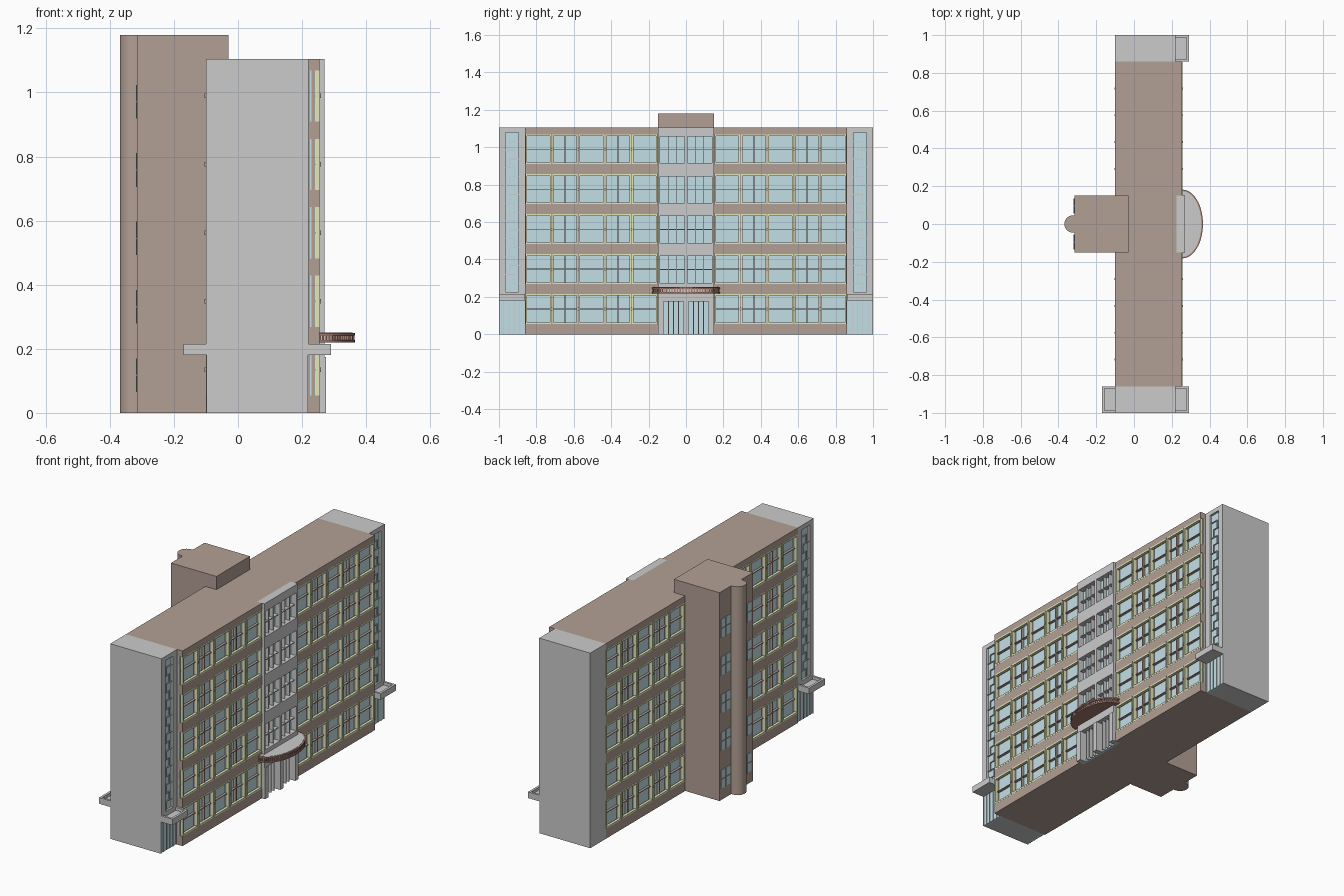
import bpy, bmesh, math
from mathutils import Matrix, Vector

if "Cube" in bpy.data.objects:
    bpy.data.objects.remove(bpy.data.objects["Cube"])


def material(name, rgb):
    m = bpy.data.materials.new(name)
    m.diffuse_color = (*rgb, 1)
    m.use_nodes = True
    m.node_tree.nodes["Principled BSDF"].inputs["Base Color"].default_value = m.diffuse_color
    return m


BROWN = material("brown_cladding", (0.45, 0.35, 0.30))
GLASS = material("pale_blue_glass", (0.55, 0.74, 0.80))
PALE = material("pale_yellow_frame", (0.78, 0.82, 0.50))
RED = material("red_brown_trim", (0.38, 0.20, 0.16))


def finish(name, bm, mat, ox=0.0, mirror=None):
    bmesh.ops.recalc_face_normals(bm, faces=bm.faces[:])
    me = bpy.data.meshes.new(name)
    bm.to_mesh(me)
    bm.free()
    ob = bpy.data.objects.new(name, me)
    bpy.context.collection.objects.link(ob)
    ob.location.x = ox
    if mat:
        me.materials.append(mat)
    if mirror:
        mod = ob.modifiers.new("Mirror", 'MIRROR')
        mod.use_axis = mirror
        mod.use_mirror_merge = False
    return ob


def boxes(name, items, mat=None, ox=0.0, mirror=None):
    """One object made of boxes (x0, x1, y0, y1, z0, z1) in world space."""
    bm = bmesh.new()
    for x0, x1, y0, y1, z0, z1 in items:
        c = Vector(((x0 + x1) / 2 - ox, (y0 + y1) / 2, (z0 + z1) / 2))
        s = Matrix.Diagonal((x1 - x0, abs(y1 - y0), z1 - z0, 1))
        bmesh.ops.create_cube(bm, size=1, matrix=Matrix.Translation(c) @ s)
    return finish(name, bm, mat, ox, mirror)


def prism(name, pts, z0, z1, mat=None):
    bm = bmesh.new()
    f = bm.faces.new([bm.verts.new((x, y, z0)) for x, y in pts])
    r = bmesh.ops.extrude_face_region(bm, geom=[f])
    bmesh.ops.translate(bm, vec=(0, 0, z1 - z0),
                        verts=[v for v in r["geom"] if isinstance(v, bmesh.types.BMVert)])
    return finish(name, bm, mat)


def arc(cx, rx, ry, n, sign=1):
    return [(cx + sign * rx * math.cos(a), ry * math.sin(a))
            for a in (math.pi * (i / n - 0.5) for i in range(n + 1))]


H = 1.105
ROWS = [(0.055 + 0.2135 * i, 0.215 + 0.2135 * i) for i in range(5)]
EDGES = [0] + [z for r in ROWS for z in r] + [H]
BANDS = list(zip(EDGES[::2], EDGES[1::2]))
MID = 0.0775          # centre plane of the main body
BOTH = (True, True, False)

# main body and spandrel bands on both long sides
boxes("main_body", [(-0.07, 0.225, -0.86, 0.86, 0, H)], BROWN)
boxes("spandrel_bands", [(0.225, 0.255, 0.15, 0.86, a, b) for a, b in BANDS],
      BROWN, MID, BOTH)

# repeated windows: one quarter is built, then mirrored
glass, frames, bars = [], [], []
W = 0.142
for a, b in ROWS:
    m = (a + b) / 2
    glass.append((0.225, 0.229, 0.15, 0.86, a, b))
    bars.append((0.229, 0.243, 0.15, 0.86, m - 0.002, m + 0.002))
    for i in range(5):
        y0, y1 = 0.15 + W * i, 0.15 + W * (i + 1)
        p, q = y0 + 0.003, y1 - 0.003
        frames += [(0.24, 0.2555, p, p + 0.007, a, b),
                   (0.24, 0.2555, q - 0.007, q, a, b),
                   (0.24, 0.2555, p, q, a, a + 0.009),
                   (0.24, 0.2555, p, q, b - 0.009, b)]
        bars += [(0.225, 0.24, y0, y0 + 0.008, a, b),
                 (0.225, 0.24, y1 - 0.008, y1, a, b)]
        if i % 2:
            c = (y0 + y1) / 2
            bars.append((0.229, 0.245, c - 0.003, c + 0.003, a, b))
        if i:
            bars += [(0.24, 0.25, y0 - 0.003, y0 + 0.003, a, b),
                     (0.25, 0.259, y0 - 0.005, y0 + 0.005, m - 0.007, m + 0.007)]
boxes("window_glass", glass, GLASS, MID, BOTH)
boxes("window_frames", frames, PALE, MID, BOTH)
boxes("window_mullions", bars, BROWN, MID, BOTH)

# central grey entrance bay
bay, bay_glass = [], [(0.225, 0.236, -0.14, 0.14, 0, H - 0.02)]
bay += [(0.225, 0.275, -0.15, -0.12, 0, 0.175), (0.225, 0.275, 0.12, 0.15, 0, 0.175),
        (0.225, 0.275, -0.014, 0.014, 0, 0.175), (0.225, 0.27, -0.15, 0.15, 0.175, 0.275)]
for k in range(1, 5):
    a = ROWS[k][0] + 0.006
    b = ROWS[k][1] - 0.011
    top = ROWS[k + 1][0] + 0.006 if k < 4 else H
    bay.append((0.225, 0.27, -0.15, 0.15, b, top))
    for y0, y1 in ((-0.15, -0.139), (-0.008, 0.008), (0.139, 0.15)):
        bay.append((0.225, 0.27, y0, y1, a, b))
    m = (a + b) / 2
    for s in (-1, 1):
        bay += [(0.236, 0.258, s * c - 0.002, s * c + 0.002, a, b) for c in (0.052, 0.095)]
    bay.append((0.236, 0.258, -0.14, 0.14, m - 0.002, m + 0.002))
boxes("entrance_bay", bay)
boxes("entrance_bay_glass", bay_glass, GLASS)
boxes("entrance_door_mullions",
      [(0.236, 0.255, s * c - 0.002, s * c + 0.002, 0, 0.175)
       for s in (-1, 1) for c in (0.04, 0.067, 0.094)])

# half-oval entrance canopy with a ribbed rim
prism("canopy_slab", arc(0.255, 0.102, 0.174, 32), 0.222, 0.2515)
for n, z in (("lower", 0.219), ("upper", 0.242)):
    prism("canopy_rim_" + n, arc(0.255, 0.11, 0.182, 32), z, z + 0.008, RED)
boxes("canopy_ribs", [(x - 0.003, x + 0.003, y - 0.003, y + 0.003, 0.225, 0.244)
                      for x, y in arc(0.256, 0.104, 0.176, 36)], RED)

# rear stair tower with rounded shaft
boxes("stair_tower", [(-0.315, -0.03, -0.15, 0.15, 0, 1.18)], BROWN)
shaft = prism("round_shaft", arc(-0.322, 0.047, 0.046, 20, -1)
              + [(-0.30, 0.046), (-0.30, -0.046)], 0, 1.18, BROWN)
bpy.context.view_layer.objects.active = shaft
shaft.select_set(True)
bpy.ops.object.shade_smooth_by_angle(angle=math.radians(35))
tw_glass, tw_bars = [], []
for a, b in ROWS:
    a, b = a + 0.01, b - 0.045
    tw_glass.append((-0.317, -0.313, 0.055, 0.135, a, b))
    m = (a + b) / 2
    tw_bars += [(-0.319, -0.314, 0.055, 0.135, m - 0.002, m + 0.002),
                (-0.319, -0.314, 0.093, 0.097, a, b)]
boxes("tower_window_glass", tw_glass, GLASS, 0, (False, True, False))
boxes("tower_window_bars", tw_bars, BROWN, 0, (False, True, False))


# end blocks: glazed strip, ledge tray and glazed base on the outer side
def end_block(name, s, mirror):
    def put(part, items, mat=None, mir=mirror):
        boxes(name + "_" + part,
              [(x0, x1, min(s * p, s * q), max(s * p, s * q), z0, z1)
               for x0, x1, p, q, z0, z1 in items], mat, 0.06, mir)
    put("core", [(-0.08 if mirror else -0.10, 0.20, 0.86, 1, 0, H)], None, None)
    put("surround", [(0.20, 0.22, 0.86, 0.895, 0.18, H), (0.20, 0.22, 0.965, 1, 0.18, H),
                     (0.20, 0.22, 0.895, 0.965, 1.08, H), (0.20, 0.22, 0.895, 0.965, 0.18, 0.225),
                     (0.20, 0.218, 0.995, 1, 0, 0.18)])
    put("glass", [(0.20, 0.208, 0.895, 0.965, 0.225, 1.08),
                  (0.20, 0.214, 0.86, 0.995, 0, 0.18)], GLASS)
    strips = [(0.208, 0.217, 0.86 + 0.028 * i, 0.863 + 0.028 * i, 0, 0.18) for i in range(5)]
    for i in range(1, 18):
        z = 0.225 + 0.0475 * i
        y0, y1 = (0.895, 0.945) if i % 2 else (0.915, 0.965)
        yv = y1 if i % 2 else y0
        strips += [(0.208, 0.214, y0, y1, z - 0.002, z + 0.002),
                   (0.208, 0.214, yv - 0.002, yv + 0.002, z - 0.0475, z)]
    put("glazing_bars", strips)
    put("ledge", [(0.215, 0.29, 0.86, 1, 0.18, 0.198), (0.277, 0.29, 0.86, 1, 0.198, 0.215),
                  (0.215, 0.277, 0.86, 0.872, 0.198, 0.215), (0.215, 0.277, 0.988, 1, 0.198, 0.215)])


end_block("front_end", -1, (True, False, False))
end_block("back_end", 1, None)
